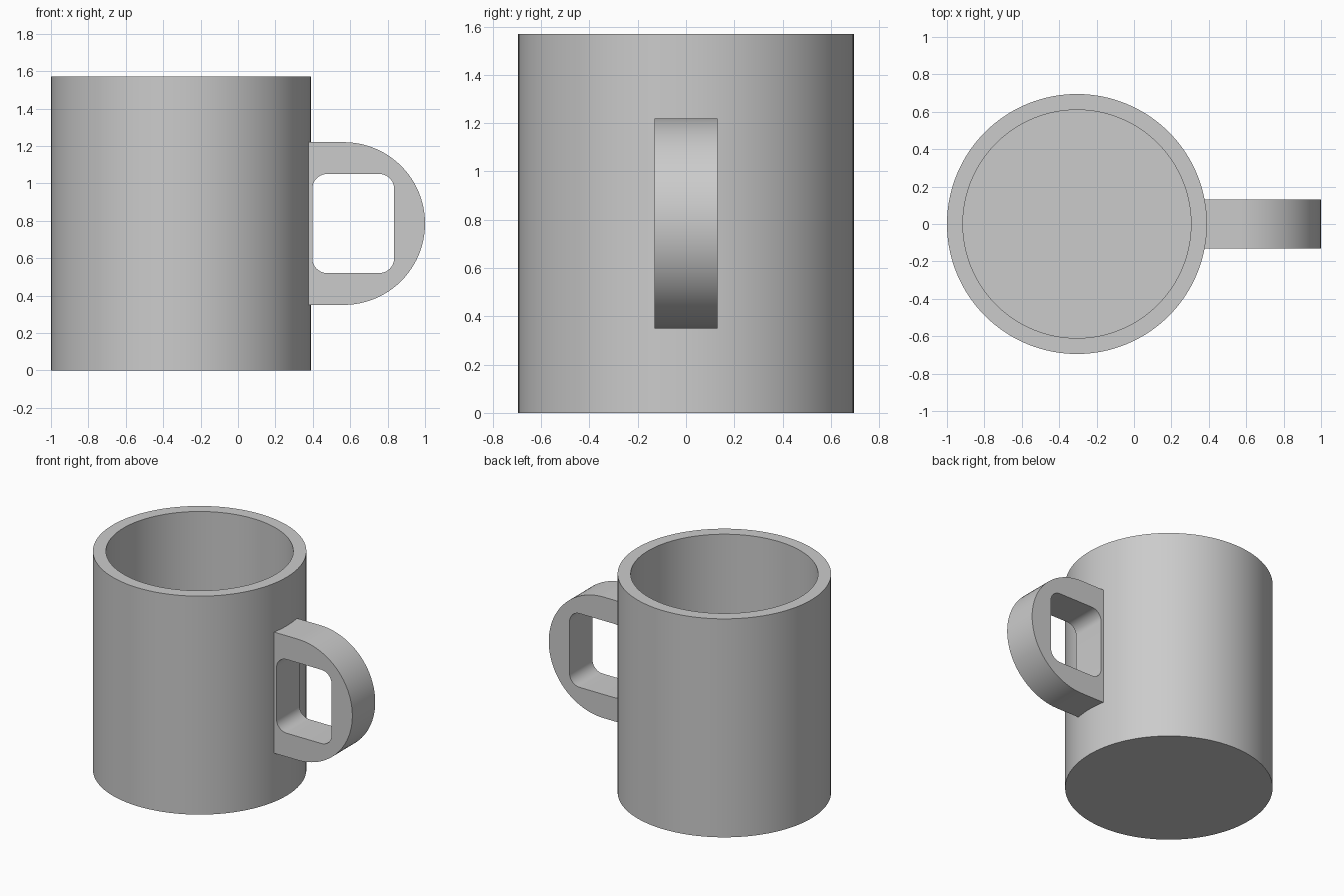
import bpy, bmesh, math

if "Cube" in bpy.data.objects:
    bpy.data.objects.remove(bpy.data.objects["Cube"])

grey = bpy.data.materials.new("grey ceramic")
grey.diffuse_color = (0.6, 0.6, 0.6, 1)
grey.use_nodes = True
grey.node_tree.nodes["Principled BSDF"].inputs["Base Color"].default_value = grey.diffuse_color
CX, R, RI, H, FLOOR = -0.305, 0.695, 0.61, 1.57, 0.085


def finish(ob, bm):
    bmesh.ops.remove_doubles(bm, verts=bm.verts, dist=1e-5)
    bmesh.ops.recalc_face_normals(bm, faces=bm.faces)
    bm.to_mesh(ob.data)
    bm.free()
    ob.data.materials.clear()
    ob.data.materials.append(grey)
    bpy.ops.object.select_all(action='DESELECT')
    ob.select_set(True)
    bpy.context.view_layer.objects.active = ob
    bpy.ops.object.shade_smooth_by_angle(angle=math.radians(30))


def arc(cx, cz, r, a0, a1, n):
    return [(cx + r * math.cos(math.radians(a0 + (a1 - a0) * i / n)),
             cz + r * math.sin(math.radians(a0 + (a1 - a0) * i / n))) for i in range(n + 1)]


# mug body: wall and floor profile spun round the axis
bm = bmesh.new()
pts = [(0, 0), (R, 0), (R, H), (RI, H), (RI, FLOOR), (0, FLOOR)]
vs = [bm.verts.new((r, 0, z)) for r, z in pts]
es = [bm.edges.new(p) for p in zip(vs, vs[1:])]
bmesh.ops.spin(bm, geom=vs + es, cent=(0, 0, 0), axis=(0, 0, 1),
               angle=2 * math.pi, steps=128, use_merge=True)
body = bpy.data.objects.new("mug_body", bpy.data.meshes.new("mug_body"))
bpy.context.collection.objects.link(body)
body.location.x = CX
finish(body, bm)

# handle: D-shaped outline with a rounded rectangular hole, extruded along y
outer = [(0.36, 0.35)] + arc(0.565, 0.785, 0.435, -90, 90, 48) + [(0.36, 1.22)]
x0, x1, z0, z1, f = 0.397, 0.835, 0.52, 1.05, 0.08
hole = []
for cx, cz, a in ((x1 - f, z0 + f, -90), (x1 - f, z1 - f, 0),
                  (x0 + f, z1 - f, 90), (x0 + f, z0 + f, 180)):
    hole += arc(cx, cz, f, a, a + 90, 10)

curve = bpy.data.curves.new("handle", 'CURVE')
curve.dimensions = '2D'
curve.fill_mode = 'BOTH'
curve.extrude = 0.13
for loop in (outer, hole):
    s = curve.splines.new('POLY')
    s.points.add(len(loop) - 1)
    for p, (x, z) in zip(s.points, loop):
        p.co = (x, z, 0, 1)
    s.use_cyclic_u = True
handle = bpy.data.objects.new("handle", curve)
bpy.context.collection.objects.link(handle)
handle.rotation_euler.x = math.pi / 2
bpy.ops.object.select_all(action='DESELECT')
handle.select_set(True)
bpy.context.view_layer.objects.active = handle
bpy.ops.object.convert(target='MESH')
handle = bpy.context.view_layer.objects.active
bm = bmesh.new()
bm.from_mesh(handle.data)
finish(handle, bm)
